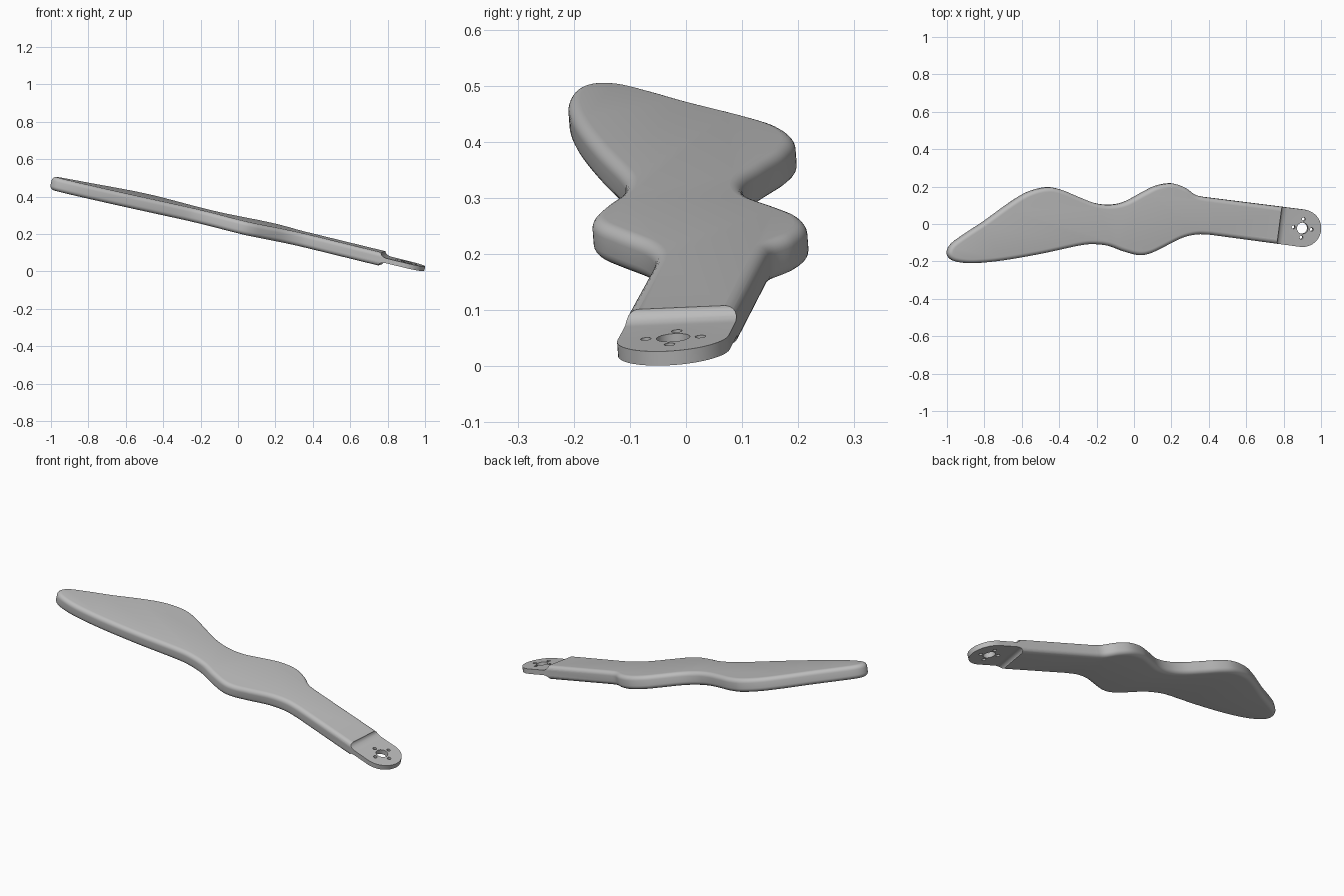
import bpy, bmesh, math
from mathutils import Vector

cube = bpy.data.objects.get("Cube")
if cube:
    bpy.data.objects.remove(cube)

grey = bpy.data.materials.new("light_grey")
grey.use_nodes = True
COLOUR = (0.5, 0.5, 0.5, 1)
grey.diffuse_color = COLOUR
grey.node_tree.nodes["Principled BSDF"].inputs["Base Color"].default_value = COLOUR

# Tilted plane of the paddle, and the hub it is drilled around
SLOPE_X, SLOPE_Y, LIFT = -0.235, 0.074, 0.251
NORMAL = Vector((-SLOPE_X, -SLOPE_Y, 1)).normalized()
HUB = Vector((0.898, -0.022))
HUB_R = 0.1
TURN = math.radians(-7.5)
AXIS = Vector((math.cos(TURN), math.sin(TURN)))
SIDE = Vector((-AXIS.y, AXIS.x))
HALF, FILLET, TAB = 0.036, 0.0225, 0.013


def place(p, h):
    """Point of the flat plan raised by h along the plane's normal."""
    return Vector((p.x, p.y, LIFT + SLOPE_X * p.x + SLOPE_Y * p.y)) + NORMAL * h


def skin(name, rings):
    """Closed solid through equal rings of points."""
    bm = bmesh.new()
    loops = [[bm.verts.new(p) for p in ring] for ring in rings]
    n = len(loops[0])
    for a, b in zip(loops, loops[1:]):
        for i in range(n):
            j = (i + 1) % n
            bm.faces.new((a[i], a[j], b[j], b[i]))
    bm.faces.new(loops[0])
    bm.faces.new(loops[-1])
    bmesh.ops.recalc_face_normals(bm, faces=bm.faces)
    mesh = bpy.data.meshes.new(name)
    bm.to_mesh(mesh)
    bm.free()
    mesh.materials.append(grey)
    obj = bpy.data.objects.new(name, mesh)
    bpy.context.collection.objects.link(obj)
    return obj


def spline(pts, steps=6):
    """Smooth open curve through the points."""
    pts = [Vector(p) for p in pts]
    ext = [2 * pts[0] - pts[1]] + pts + [2 * pts[-1] - pts[-2]]
    out = []
    for a, b, c, d in zip(ext, ext[1:], ext[2:], ext[3:]):
        for k in range(steps):
            t = k / steps
            out.append(0.5 * (2 * b + (c - a) * t + (2 * a - 5 * b + 4 * c - d) * t ** 2
                              + (3 * b - a - 3 * c + d) * t ** 3))
    return out + [pts[-1]]


# Wavy blade outline, clockwise from the near handle edge round the tip
blade = spline([
    (0.40, -0.056), (0.33, -0.055), (0.25, -0.075), (0.15, -0.125), (0.08, -0.157),
    (0.02, -0.165), (-0.06, -0.145), (-0.14, -0.116), (-0.22, -0.107), (-0.3, -0.115),
    (-0.5, -0.158), (-0.7, -0.193), (-0.85, -0.208), (-0.94, -0.203), (-0.985, -0.185),
    (-0.999, -0.15), (-0.975, -0.105), (-0.9, -0.05), (-0.8, 0.016), (-0.67, 0.11),
    (-0.57, 0.17), (-0.47, 0.196), (-0.39, 0.183), (-0.3, 0.146), (-0.21, 0.112),
    (-0.13, 0.103), (-0.05, 0.119), (0.05, 0.172), (0.12, 0.205), (0.2, 0.217),
    (0.27, 0.195), (0.325, 0.157), (0.37, 0.145)])
# Round hub end closes the outline
arc = [HUB + HUB_R * (SIDE * math.cos(t) + AXIS * math.sin(t))
       for t in (math.pi * i / 32 for i in range(33))]
outline = blade + arc


def inset(pts, d):
    """Shift a clockwise outline inwards."""
    out = []
    for i, p in enumerate(pts):
        t = (pts[(i + 1) % len(pts)] - pts[i - 1]).normalized()
        out.append(p + Vector((t.y, -t.x)) * d)
    return out


# Slab with rounded upper and lower rims
quarter = [math.pi / 2 * i / 6 for i in range(7)]
section = [(FILLET * (1 - math.cos(t)), HALF - FILLET + FILLET * math.sin(t)) for t in quarter]
section = [(d, -h) for d, h in reversed(section)] + section
paddle = skin("paddle", [[place(p, h) for p in inset(outline, d)] for d, h in section])

cutters = []
# Concave steps that thin the hub end from above and below
ramp = [(-0.13 + 0.036 * (1 - math.cos(t)), HALF - (HALF - TAB) * math.sin(t)) for t in quarter]
profile = [(-0.13, 0.08)] + ramp + [(0.2, TAB), (0.2, 0.08)]
for name, sign in (("upper_step", 1), ("lower_step", -1)):
    cutters.append(skin(name, [[place(HUB + AXIS * u + SIDE * v, sign * h) for u, h in profile]
                               for v in (-0.2, 0.2)]))

# Shaft hole and four bolt holes
holes = [(HUB, 0.03)]
for i in range(4):
    t = TURN + i * math.pi / 2
    holes.append((HUB + 0.049 * Vector((math.cos(t), math.sin(t))), 0.0095))
for centre, r in holes:
    circle = [centre + r * Vector((math.cos(a), math.sin(a)))
              for a in (math.tau * i / 24 for i in range(24))]
    cutters.append(skin("hole", [[place(p, h) for p in circle] for h in (-0.05, 0.05)]))

bpy.ops.object.select_all(action='DESELECT')
bpy.context.view_layer.objects.active = paddle
paddle.select_set(True)
for cutter in cutters:
    mod = paddle.modifiers.new(cutter.name, 'BOOLEAN')
    mod.operation, mod.solver, mod.object = 'DIFFERENCE', 'EXACT', cutter
    bpy.ops.object.modifier_apply(modifier=mod.name)
    bpy.data.objects.remove(cutter)
bpy.ops.object.shade_smooth_by_angle(angle=math.radians(30))
